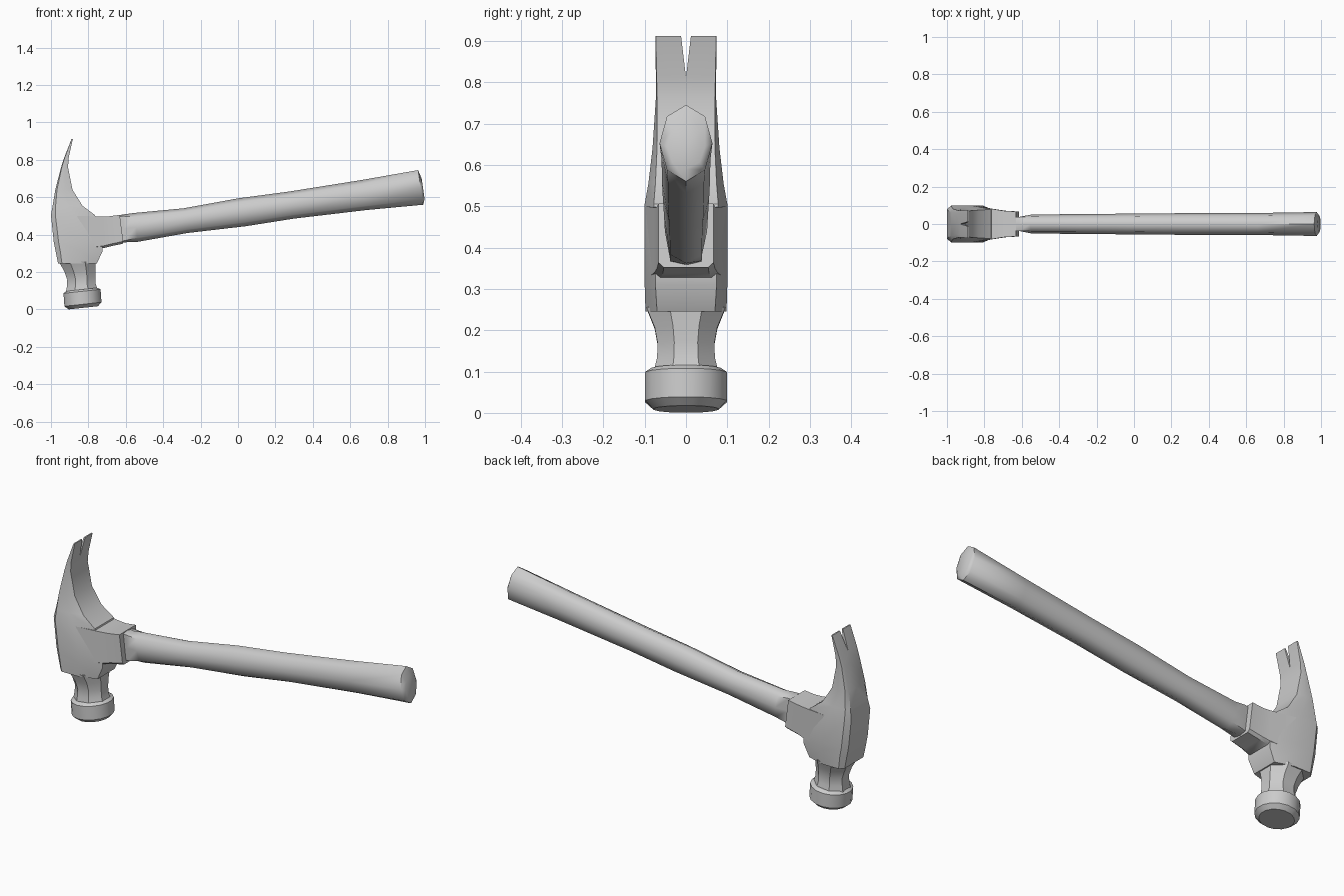
import bpy, bmesh, math

cube = bpy.data.objects.get("Cube")
if cube:
    bpy.data.objects.remove(cube, do_unlink=True)

grey = bpy.data.materials.new("light grey")
grey.use_nodes = True
grey.diffuse_color = (0.6, 0.6, 0.6, 1)
grey.node_tree.nodes["Principled BSDF"].inputs["Base Color"].default_value = (0.6, 0.6, 0.6, 1)


def loft(bm, rings, skip=None):
    """Skin a list of equal-length closed rings and cap both ends."""
    vs = [[bm.verts.new(p) for p in r] for r in rings]
    n = len(rings[0])
    for a, b in zip(vs, vs[1:]):
        for i in range(n):
            j = (i + 1) % n
            quad = (a[i], a[j], b[j], b[i])
            if not (skip and skip(quad)):
                bm.faces.new(quad)
    bm.faces.new(vs[0])
    bm.faces.new(vs[-1])


def finish(bm, name, angle):
    bmesh.ops.remove_doubles(bm, verts=bm.verts, dist=0.0005)
    bmesh.ops.recalc_face_normals(bm, faces=bm.faces)
    me = bpy.data.meshes.new(name)
    bm.to_mesh(me)
    bm.free()
    me.materials.append(grey)
    ob = bpy.data.objects.new(name, me)
    bpy.context.collection.objects.link(ob)
    bpy.ops.object.select_all(action='DESELECT')
    ob.select_set(True)
    bpy.context.view_layer.objects.active = ob
    bpy.ops.object.shade_smooth_by_angle(angle=math.radians(angle))
    return ob


# Head body and claw: half sections (z, back x, inner x, side width, inner width, notch)
sections = [
    (0.912, -0.890, -0.883, 0.074, 0.073, 0.012),
    (0.812, -0.929, -0.905, 0.073, 0.071, 0.0),
    (0.760, -0.946, -0.909, 0.073, 0.070, 0.0),
    (0.640, -0.977, -0.885, 0.081, 0.070, 0.0),
    (0.555, -0.991, -0.832, 0.091, 0.074, 0.0),
    (0.505, -1.000, -0.765, 0.100, 0.078, 0.0),
    (0.360, -0.985, -0.725, 0.100, 0.074, 0.0),
    (0.310, -0.975, -0.725, 0.100, 0.074, 0.0),
    (0.245, -0.962, -0.755, 0.098, 0.070, 0.0),
]
bm = bmesh.new()
for s in (1, -1):
    rings = []
    for z, xo, xi, w, wi, notch in sections:
        d = xi - xo
        rings.append([(x, s * y, z) for x, y in (
            (xo, notch), (xo, w * 0.78), (xo + d * 0.1, w),
            (xo + d * 0.55, w), (xi, wi), (xi, notch))])
    # leave the middle plane open except along the claw notch
    loft(bm, rings, lambda q: all(abs(v.co.y) < 1e-6 for v in q))
finish(bm, "head_and_claw", 32)

# Handle socket: tapered block reaching out of the head (top x/z, bottom x/z, width)
bm = bmesh.new()
rings = []
for xt, zt, xb, zb, w in ((-0.86, 0.50, -0.86, 0.31, 0.098),
                          (-0.73, 0.497, -0.72, 0.328, 0.076),
                          (-0.69, 0.498, -0.68, 0.338, 0.070),
                          (-0.632, 0.506, -0.614, 0.352, 0.067)):
    rings.append([(xt, w, zt), (xt, -w, zt), (xb, -w, zb + 0.012), (xb, -w * 0.8, zb),
                  (xb, w * 0.8, zb), (xb, w, zb + 0.012)])
loft(bm, rings)
finish(bm, "handle_socket", 35)


def disc_ring(cx, cz, rx, ry, sides, tilt):
    out = []
    for i in range(sides):
        a = 2 * math.pi * (i + 0.5) / sides
        dx = rx * math.cos(a)
        out.append((cx + dx, ry * math.sin(a), cz + tilt * dx))
    return out


# Octagonal neck
bm = bmesh.new()
loft(bm, [disc_ring(*r) for r in (
    (-0.858, 0.255, 0.105, 0.104, 8, 0.03),
    (-0.845, 0.205, 0.089, 0.082, 8, 0.06),
    (-0.838, 0.165, 0.081, 0.074, 8, 0.08),
    (-0.838, 0.130, 0.083, 0.076, 8, 0.10),
    (-0.836, 0.098, 0.092, 0.084, 8, 0.11))])
finish(bm, "neck", 32)

# Striking face
bm = bmesh.new()
loft(bm, [disc_ring(*r) for r in (
    (-0.835, 0.107, 0.086, 0.086, 16, 0.11),
    (-0.834, 0.097, 0.101, 0.101, 16, 0.11),
    (-0.829, 0.028, 0.101, 0.101, 16, 0.11),
    (-0.827, 0.009, 0.080, 0.080, 16, 0.11))])
finish(bm, "striking_face", 32)


# Handle: eight-sided loft (top x/z, bottom x/z, half width, corner width, corner height)
stations = [
    (-0.65, 0.502, -0.64, 0.357, 0.034, 1.0, 0.92),
    (-0.615, 0.508, -0.605, 0.359, 0.038, 1.0, 0.88),
    (-0.555, 0.516, -0.535, 0.362, 0.051, 0.76, 0.72),
    (-0.29, 0.541, -0.27, 0.409, 0.053, 0.74, 0.72),
    (0.00, 0.594, 0.04, 0.445, 0.056, 0.74, 0.72),
    (0.27, 0.630, 0.30, 0.486, 0.058, 0.74, 0.72),
    (0.66, 0.692, 0.69, 0.532, 0.059, 0.74, 0.72),
    (0.963, 0.745, 0.990, 0.560, 0.064, 0.72, 0.70),
    (0.982, 0.700, 0.998, 0.590, 0.046, 0.72, 0.70),
]
bm = bmesh.new()
rings = []
for xt, zt, xb, zb, w, k, h in stations:
    ring = []
    for y, t in ((0, 1), (k, h), (1, 0), (k, -h), (0, -1), (-k, -h), (-1, 0), (-k, h)):
        f = (t + 1) / 2
        ring.append((xb + (xt - xb) * f, w * y, zb + (zt - zb) * f))
    rings.append(ring)
loft(bm, rings)
finish(bm, "handle", 58)
